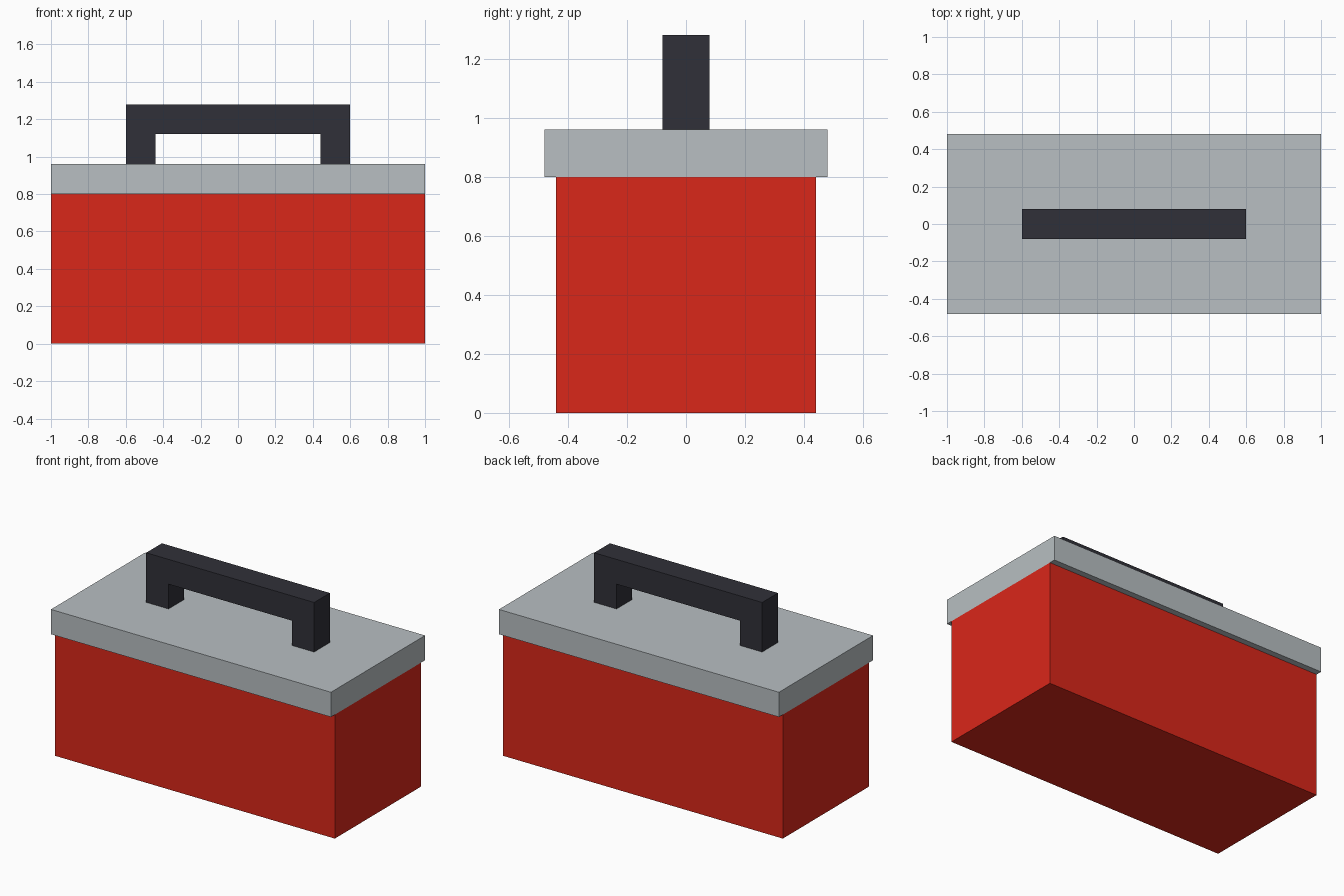
import bpy
import bmesh

if "Cube" in bpy.data.objects:
    bpy.data.objects.remove(bpy.data.objects["Cube"], do_unlink=True)


def make_material(name, rgb):
    mat = bpy.data.materials.new(name)
    mat.use_nodes = True
    colour = (*rgb, 1.0)
    mat.diffuse_color = colour
    mat.node_tree.nodes["Principled BSDF"].inputs["Base Color"].default_value = colour
    return mat


def extrude_profile(name, profile, half_depth, material):
    """Extrude a closed x-z outline symmetrically along y."""
    bm = bmesh.new()
    face = bm.faces.new([bm.verts.new((x, -half_depth, z)) for x, z in profile])
    result = bmesh.ops.extrude_face_region(bm, geom=[face])
    moved = [g for g in result["geom"] if isinstance(g, bmesh.types.BMVert)]
    bmesh.ops.translate(bm, verts=moved, vec=(0, 2 * half_depth, 0))
    bmesh.ops.recalc_face_normals(bm, faces=bm.faces)
    mesh = bpy.data.meshes.new(name)
    bm.to_mesh(mesh)
    bm.free()
    mesh.materials.append(material)
    obj = bpy.data.objects.new(name, mesh)
    bpy.context.collection.objects.link(obj)


def rectangle(half_width, bottom, top):
    return [(-half_width, bottom), (half_width, bottom),
            (half_width, top), (-half_width, top)]


red = make_material("red_paint", (0.7, 0.02, 0.01))
grey = make_material("grey_metal", (0.48, 0.52, 0.54))
dark = make_material("dark_grip", (0.03, 0.03, 0.04))

# Box and overhanging lid
body_top, lid_top = 0.8, 0.96
extrude_profile("box_body", rectangle(1.0, 0.0, body_top), 0.44, red)
extrude_profile("lid", rectangle(1.0, body_top, lid_top), 0.48, grey)

# Handle: one arch with two square legs
outer, thick, handle_top = 0.6, 0.16, 1.28
inner, bar_bottom = outer - thick, handle_top - thick
right_half = [(inner, bar_bottom), (inner, lid_top), (outer, lid_top), (outer, handle_top)]
left_half = [(-x, z) for x, z in reversed(right_half)]
extrude_profile("handle", right_half + left_half, thick / 2, dark)
